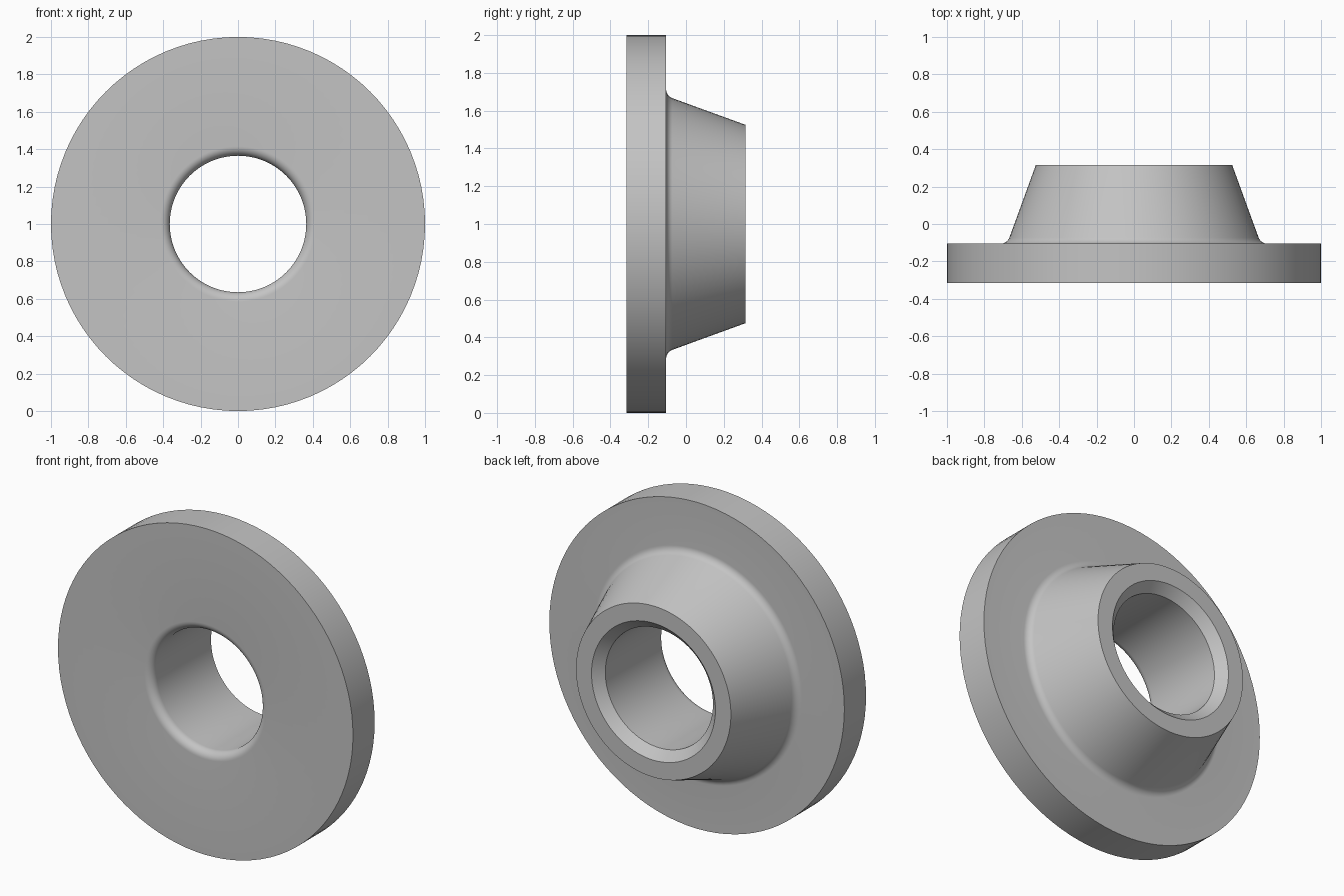
import bpy
import bmesh
from math import sin, cos, tan, pi, radians
from mathutils import Matrix, Vector

SEGMENTS = 96
BACK, STEP = 0.315, -0.105
CENTRE = Vector((0, 0, 1))

cube = bpy.data.objects.get("Cube")
if cube:
    bpy.data.objects.remove(cube, do_unlink=True)


def arc(r, y, radius, start, end, steps=8):
    """Points (r, y) on a rounding arc, angles in degrees."""
    angles = [radians(start + (end - start) * i / steps) for i in range(steps + 1)]
    return [(r + radius * cos(a), y + radius * sin(a)) for a in angles]


# Hub fillet, tangent to the flange and to the tapered hub
taper, fillet, hub_base = 20, 0.05, 0.678
fillet_r = hub_base + fillet * tan(radians((90 - taper) / 2))

# Closed cross-section as (radius, y)
profile = [(1, -BACK), (1, STEP)]
profile += arc(fillet_r, STEP + fillet, fillet, 270, 180 + taper)
profile += [(0.525, BACK), (0.42, BACK), (0.365, BACK - 0.055)]
profile += arc(0.415, -BACK + 0.05, 0.05, 180, 270)

# Revolve the section around the bore axis
bm = bmesh.new()
rings = []
for i in range(SEGMENTS):
    turn = Matrix.Rotation(2 * pi * i / SEGMENTS, 3, 'Y')
    rings.append([bm.verts.new(CENTRE + turn @ Vector((r, y, 0))) for r, y in profile])
for i, ring in enumerate(rings):
    following = rings[(i + 1) % SEGMENTS]
    for j in range(len(profile)):
        k = (j + 1) % len(profile)
        bm.faces.new((ring[j], ring[k], following[k], following[j]))
bmesh.ops.recalc_face_normals(bm, faces=bm.faces)
mesh = bpy.data.meshes.new("weld_neck_flange")
bm.to_mesh(mesh)
bm.free()

flange = bpy.data.objects.new("weld_neck_flange", mesh)
bpy.context.collection.objects.link(flange)

# Plain grey metal
grey = bpy.data.materials.new("plain grey")
grey.use_nodes = True
colour = (0.55, 0.55, 0.55, 1)
grey.diffuse_color = colour
grey.node_tree.nodes["Principled BSDF"].inputs["Base Color"].default_value = colour
mesh.materials.append(grey)

# Smooth round surfaces, crisp machined edges
bpy.ops.object.select_all(action='DESELECT')
flange.select_set(True)
bpy.context.view_layer.objects.active = flange
bpy.ops.object.shade_smooth_by_angle(angle=radians(30))
